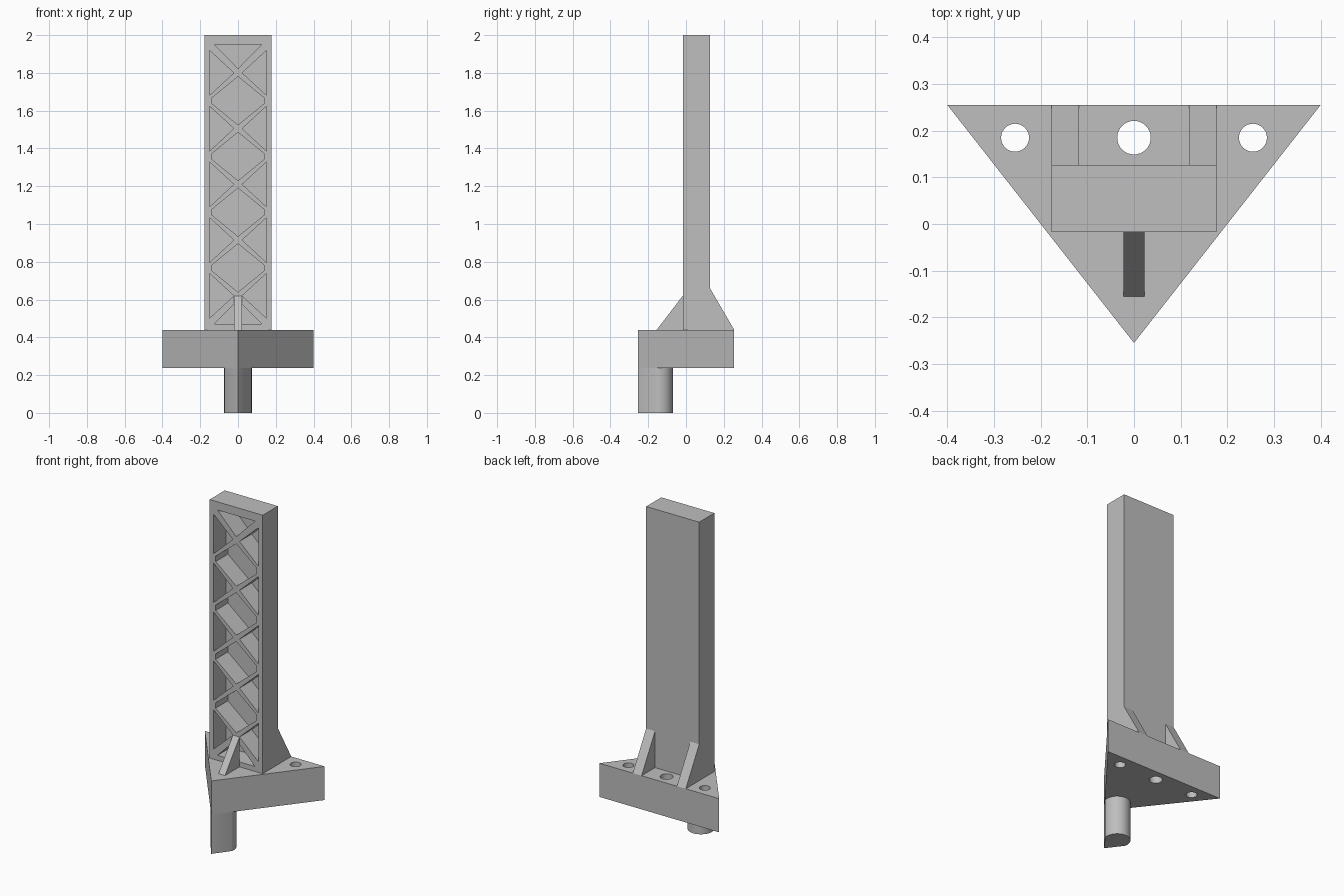
import bpy, bmesh, math
from mathutils import Vector

cube = bpy.data.objects.get("Cube")
if cube:
    bpy.data.objects.remove(cube, do_unlink=True)

grey = bpy.data.materials.new("plain grey")
grey.use_nodes = True
grey.diffuse_color = (0.52, 0.52, 0.52, 1)
grey.node_tree.nodes["Principled BSDF"].inputs["Base Color"].default_value = (0.52, 0.52, 0.52, 1)


def prisms(name, outlines, axis, start, end):
    """Extrude closed 2D outlines along one axis into a single object."""
    place = {"x": lambda u, v, w: (w, u, v),
             "y": lambda u, v, w: (u, w, v),
             "z": lambda u, v, w: (u, v, w)}[axis]
    shift = Vector(place(0, 0, end - start))
    bm = bmesh.new()
    for outline in outlines:
        face = bm.faces.new([bm.verts.new(place(u, v, start)) for u, v in outline])
        out = bmesh.ops.extrude_face_region(bm, geom=[face], use_keep_orig=True)
        moved = [g for g in out["geom"] if isinstance(g, bmesh.types.BMVert)]
        bmesh.ops.translate(bm, verts=moved, vec=shift)
    bmesh.ops.recalc_face_normals(bm, faces=bm.faces)
    mesh = bpy.data.meshes.new(name)
    bm.to_mesh(mesh)
    bm.free()
    mesh.materials.append(grey)
    obj = bpy.data.objects.new(name, mesh)
    bpy.context.collection.objects.link(obj)
    return obj


def arc(cx, cy, r, a0, a1, steps):
    angles = [math.radians(a0 + (a1 - a0) * i / steps) for i in range(steps + 1)]
    return [(cx + r * math.cos(a), cy + r * math.sin(a)) for a in angles]


def cut(obj, cutter):
    mod = obj.modifiers.new("cut", "BOOLEAN")
    mod.operation = "DIFFERENCE"
    mod.solver = "EXACT"
    mod.object = cutter
    bpy.context.view_layer.objects.active = obj
    bpy.ops.object.modifier_apply(modifier=mod.name)
    bpy.data.objects.remove(cutter, do_unlink=True)


def smooth(obj):
    bpy.ops.object.select_all(action="DESELECT")
    obj.select_set(True)
    bpy.context.view_layer.objects.active = obj
    bpy.ops.object.shade_smooth_by_angle(angle=math.radians(30))


BASE_TOP, FRONT, BACK = 0.44, -0.017, 0.127

# Triangular base with three bolt holes
base = prisms("base_plate", [[(-0.4, 0.255), (0, -0.255), (0.4, 0.255)]], "z", 0.237, BASE_TOP)
holes = [arc(x, 0.185, r, 0, 360, 32)[:-1] for x, r in ((-0.255, 0.03), (0, 0.036), (0.255, 0.03))]
cut(base, prisms("hole_cutter", holes, "z", 0.1, 0.6))
smooth(base)

# Peg under the front corner, pointed in front and round behind
peg = prisms("peg", [[(0, -0.255)] + arc(0, -0.143, 0.073, -14, 194, 32)], "z", 0, 0.237)
smooth(peg)

# Upright post with a truss of pockets in its front
post = prisms("post", [[(-0.177, FRONT), (0.177, FRONT), (0.177, BACK), (-0.177, BACK)]],
              "z", BASE_TOP, 2.0)
PITCH, FIRST = 0.295, 0.62
pockets = [[(-0.125, 1.95), (0.125, 1.95), (0, 1.823)],
           [(-0.125, 0.47), (0.125, 0.47), (0, 0.597)]]
for i in range(5):
    z = FIRST + i * PITCH
    for s in (-1, 1):
        pockets.append([(s * 0.15, z - 0.118), (s * 0.15, z + 0.118), (s * 0.022, z)])
    if i < 4:
        m = z + PITCH / 2
        pockets.append([(0, m + 0.128), (0.137, m + 0.016), (0.137, m - 0.016),
                        (0, m - 0.128), (-0.137, m - 0.016), (-0.137, m + 0.016)])
cut(post, prisms("pocket_cutter", pockets, "y", FRONT - 0.05, 0.1))

# Rear gussets and front rib
for name, x in (("rear_gusset_right", -0.177), ("rear_gusset_left", 0.118)):
    prisms(name, [[(BACK, BASE_TOP), (0.255, BASE_TOP), (BACK, 0.66)]], "x", x, x + 0.059)
prisms("front_rib", [[(FRONT, BASE_TOP), (-0.155, BASE_TOP), (FRONT, 0.62)]], "x", -0.022, 0.022)
